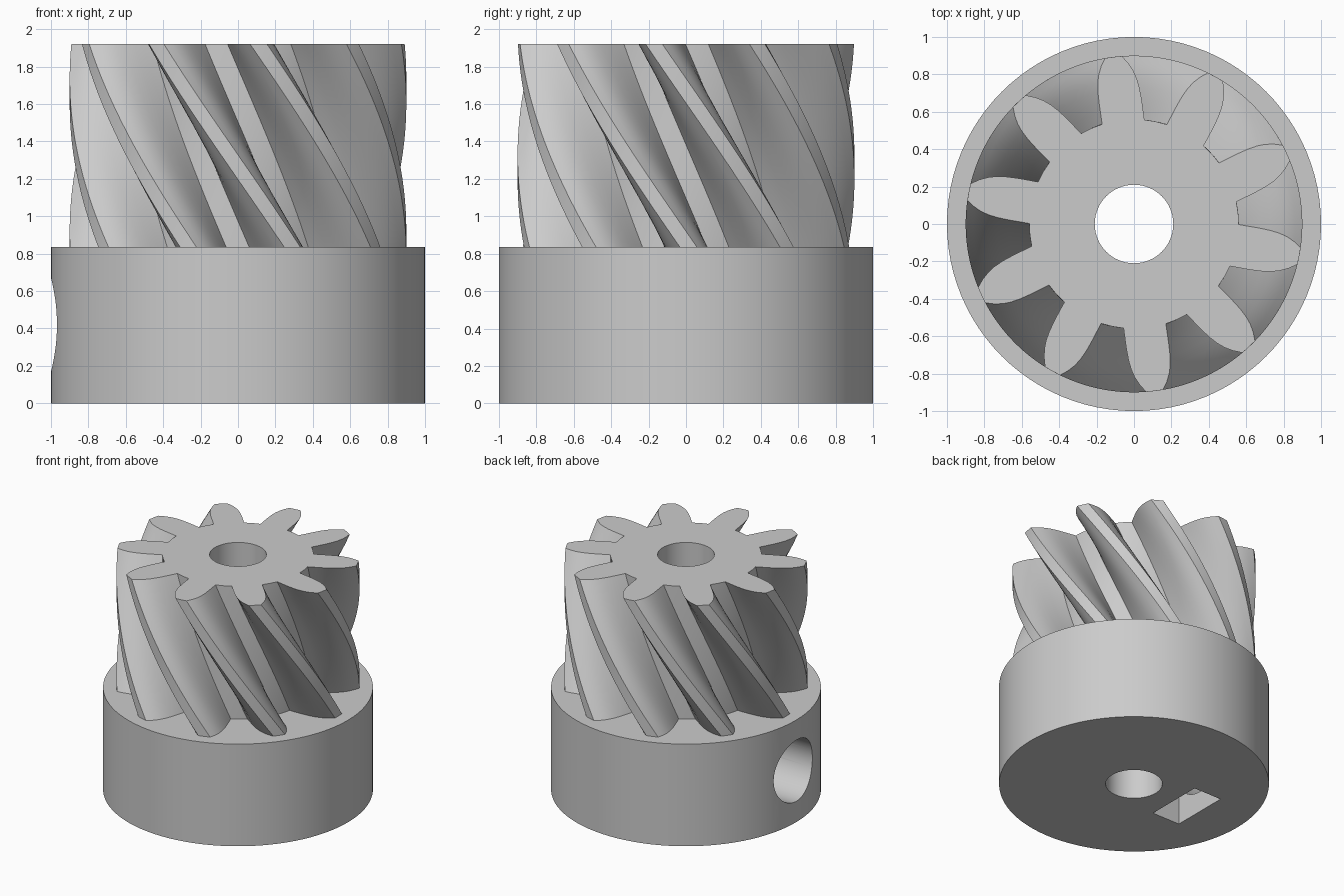
import bpy, bmesh, math
from mathutils import Matrix

if "Cube" in bpy.data.objects:
    bpy.data.objects.remove(bpy.data.objects["Cube"], do_unlink=True)

BASE_H, TOP, TEETH, LAYERS = 0.835, 1.92, 10, 36
TWIST = 47.8 / (TOP - BASE_H)        # degrees per unit of height
SCREW_Z = 0.42

grey = bpy.data.materials.new("plain_grey")
grey.use_nodes = True
grey.diffuse_color = (0.6, 0.6, 0.6, 1)
grey.node_tree.nodes["Principled BSDF"].inputs["Base Color"].default_value = (0.6, 0.6, 0.6, 1)


def make_object(name, bm):
    bmesh.ops.recalc_face_normals(bm, faces=bm.faces)
    mesh = bpy.data.meshes.new(name)
    bm.to_mesh(mesh)
    bm.free()
    mesh.materials.append(grey)
    obj = bpy.data.objects.new(name, mesh)
    bpy.context.collection.objects.link(obj)
    return obj


def cylinder(name, radius, start, end, axis="Z", z=0.0, sides=64):
    bm = bmesh.new()
    bmesh.ops.create_cone(bm, cap_ends=True, segments=sides, radius1=radius,
                          radius2=radius, depth=end - start)
    bm.transform(Matrix.Translation((0, 0, (start + end) / 2)))
    if axis == "X":
        bm.transform(Matrix.Translation((0, 0, z)) @ Matrix.Rotation(math.pi / 2, 4, "Y"))
    return make_object(name, bm)


def box(name, size, centre):
    bm = bmesh.new()
    bmesh.ops.create_cube(bm, size=1)
    bm.transform(Matrix.Translation(centre) @ Matrix.Diagonal((*size, 1)))
    return make_object(name, bm)


def cut(obj, cutters):
    for cutter in cutters:
        cutter.hide_render = True
        mod = obj.modifiers.new("cut", "BOOLEAN")
        mod.operation, mod.solver, mod.object = "DIFFERENCE", "EXACT", cutter
        bpy.context.view_layer.objects.active = obj
        bpy.ops.object.modifier_apply(modifier=mod.name)


def smooth(obj):
    bpy.ops.object.select_all(action="DESELECT")
    obj.select_set(True)
    bpy.context.view_layer.objects.active = obj
    bpy.ops.object.shade_smooth_by_angle(angle=math.radians(25))


# Tooth outline: radius and half angle, from root to tip
flank = [(0.56, 11.7), (0.62, 10.6), (0.67, 9.8), (0.73, 8.8),
         (0.78, 7.7), (0.82, 6.5), (0.86, 4.9), (0.90, 2.9)]


def gear_outline():
    points = []
    for i in range(TEETH):
        centre = 360 / TEETH * i + 24
        lean = lambda r: centre + (r - 0.56) * 3
        points += [(r, lean(r) - h) for r, h in flank]
        points.append((0.90, lean(0.90)))
        points += [(r, lean(r) + h) for r, h in reversed(flank)]
        points.append((0.56, centre + 180 / TEETH))
    return points


# Helical gear
bm = bmesh.new()
rings = []
bottom = BASE_H - 0.02
for k in range(LAYERS + 1):
    z = bottom + (TOP - bottom) * k / LAYERS
    turn = TWIST * (TOP - z)
    rings.append([bm.verts.new((r * math.cos(math.radians(a + turn)),
                                r * math.sin(math.radians(a + turn)), z))
                  for r, a in gear_outline()])
for low, high in zip(rings, rings[1:]):
    for i in range(len(low)):
        j = (i + 1) % len(low)
        bm.faces.new((low[i], low[j], high[j], high[i]))
bm.faces.new(rings[0])
bm.faces.new(rings[-1])
gear = make_object("helical_gear", bm)

# Collar
collar = cylinder("collar", 1.0, 0.0, BASE_H, sides=96)

# Shaft bore, set screw hole and nut slot
bore = cylinder("bore_cutter", 0.21, -0.2, TOP + 0.2)
access = cylinder("screw_access_cutter", 0.25, -1.2, -0.5, "X", SCREW_Z)
screw = cylinder("screw_cutter", 0.13, -0.8, -0.05, "X", SCREW_Z, 32)
slot = box("nut_slot_cutter", (0.25, 0.48, 0.9), (-0.51, 0, 0.23))

cut(gear, [bore])
cut(collar, [bore, slot, access, screw])
for cutter in (bore, access, screw, slot):
    bpy.data.objects.remove(cutter, do_unlink=True)
smooth(gear)
smooth(collar)
